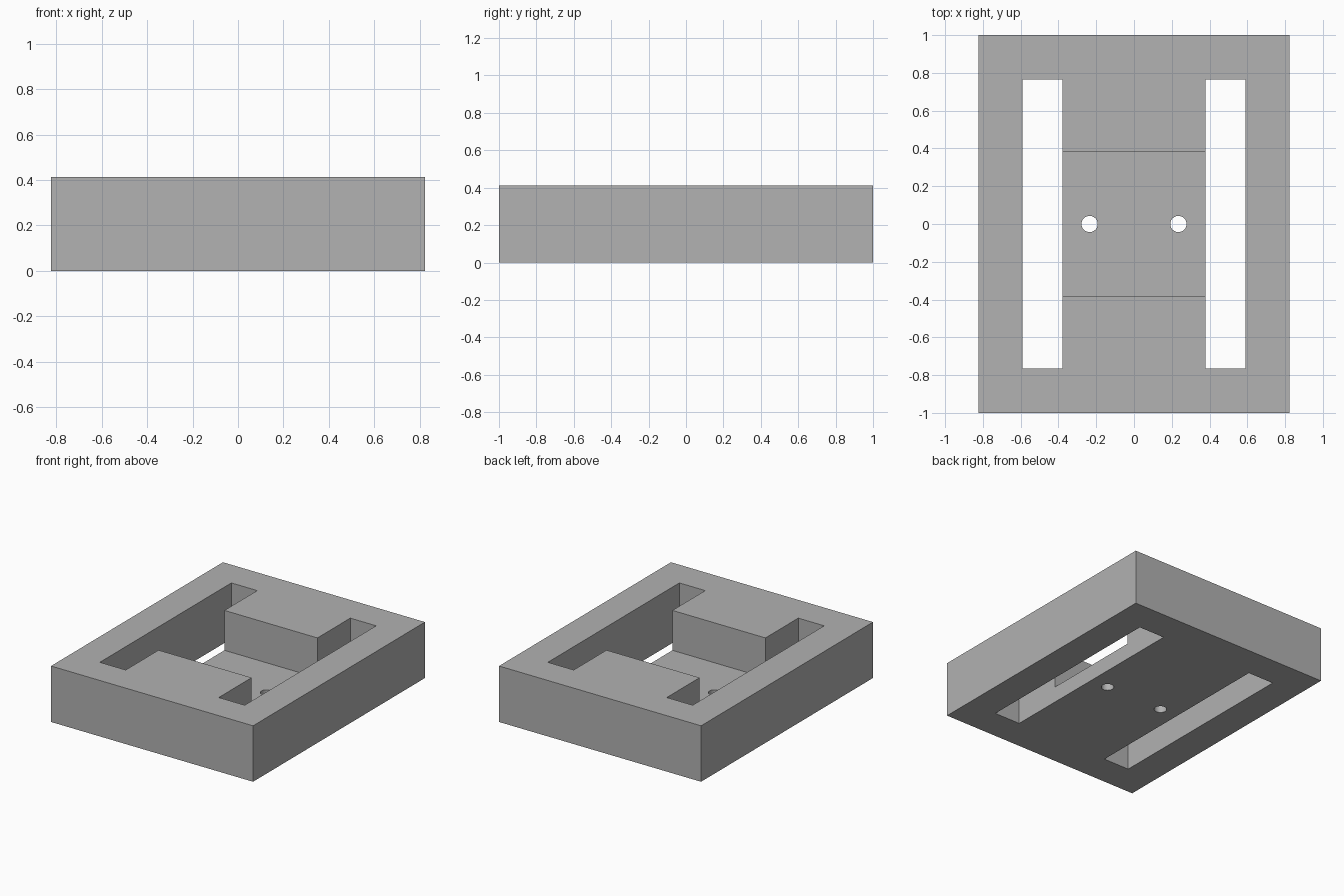
import bpy

cube = bpy.data.objects.get("Cube")
if cube:
    bpy.data.objects.remove(cube, do_unlink=True)

HALF_X, HALF_Y, HEIGHT = 0.823, 1.0, 0.412
SLOT_IN, SLOT_OUT, SLOT_Y = 0.379, 0.59, 0.765
POCKET_Y, FLOOR_Z = 0.383, 0.118
HOLE_X, HOLE_R = 0.235, 0.043

grey = bpy.data.materials.new("plain grey")
grey.use_nodes = True
colour = (0.445, 0.445, 0.445, 1)
grey.diffuse_color = colour
grey.node_tree.nodes["Principled BSDF"].inputs["Base Color"].default_value = colour


def box(name, x0, x1, half_y, z0, z1):
    bpy.ops.mesh.primitive_cube_add(size=1, location=((x0 + x1) / 2, 0, (z0 + z1) / 2))
    ob = bpy.context.object
    ob.name = name
    ob.scale = (x1 - x0, 2 * half_y, z1 - z0)
    bpy.ops.object.transform_apply(location=True, rotation=True, scale=True)
    ob.data.materials.append(grey)
    return ob


def cut(target, cutter):
    mod = target.modifiers.new("cut", 'BOOLEAN')
    mod.operation = 'DIFFERENCE'
    mod.solver = 'EXACT'
    mod.object = cutter
    cutter.hide_render = True
    bpy.context.view_layer.objects.active = target
    bpy.ops.object.modifier_apply(modifier=mod.name)
    bpy.data.objects.remove(cutter, do_unlink=True)


# Solid block
block = box("slotted_block", -HALF_X, HALF_X, HALF_Y, 0, HEIGHT)

# Two long slots and two round holes, all the way through
for side in (-1, 1):
    x0, x1 = sorted((side * SLOT_IN, side * SLOT_OUT))
    cut(block, box("slot_cutter", x0, x1, SLOT_Y, -0.1, HEIGHT + 0.1))
    bpy.ops.mesh.primitive_cylinder_add(vertices=32, radius=HOLE_R, depth=2,
                                        location=(side * HOLE_X, 0, 0))
    hole = bpy.context.object
    hole.data.materials.append(grey)
    cut(block, hole)

# Centre pocket, open into both slots
reach = (SLOT_IN + SLOT_OUT) / 2
cut(block, box("pocket_cutter", -reach, reach, POCKET_Y, FLOOR_Z, HEIGHT + 0.1))

# Smooth hole walls, crisp block edges
bpy.ops.object.select_all(action='DESELECT')
block.select_set(True)
bpy.context.view_layer.objects.active = block
bpy.ops.object.shade_smooth_by_angle(angle=0.5)
